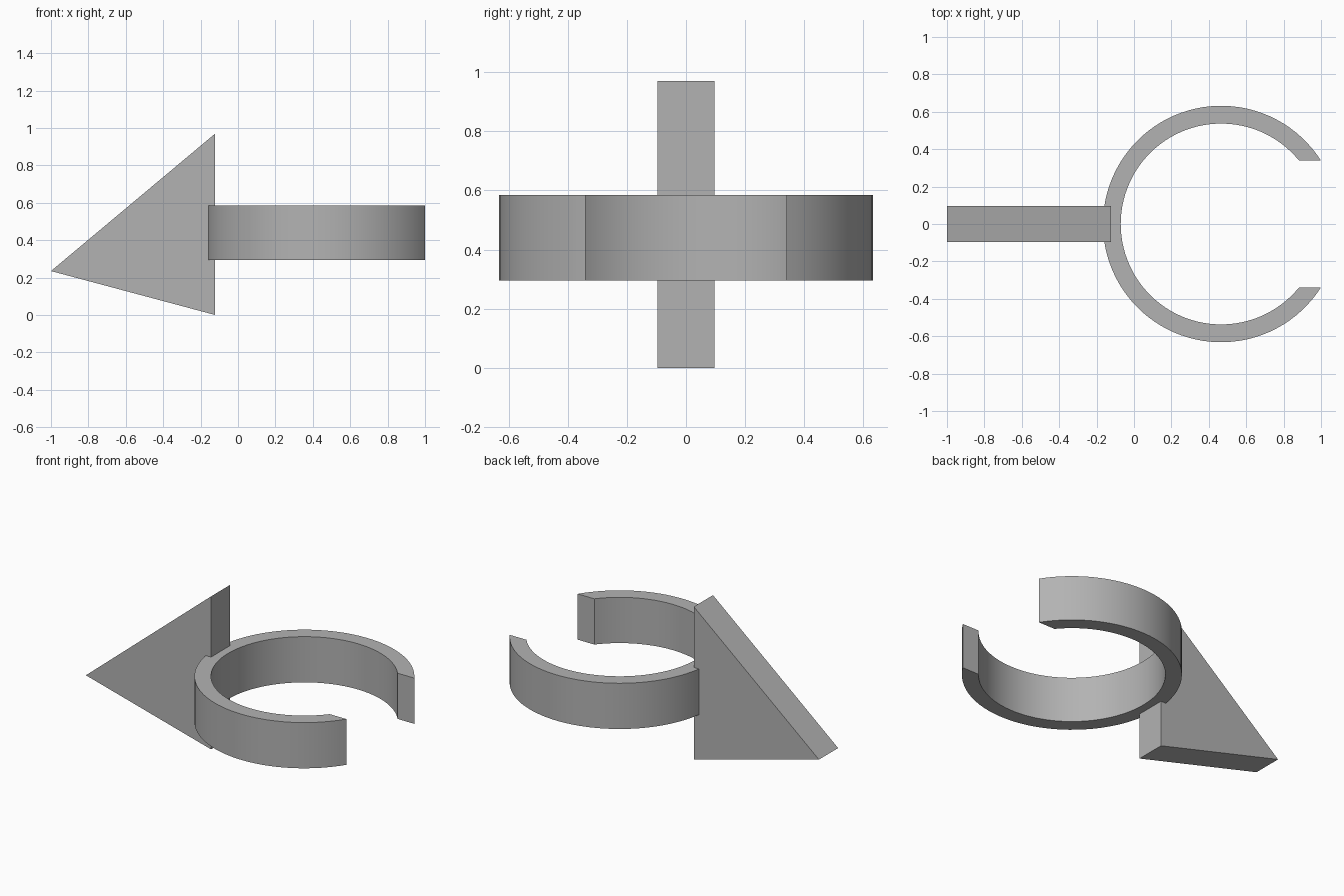
import bpy, bmesh, math
from mathutils import Vector

cube = bpy.data.objects.get("Cube")
if cube:
    bpy.data.objects.remove(cube, do_unlink=True)

GREY = (0.45, 0.45, 0.45, 1)
mat = bpy.data.materials.new("plain grey")
mat.use_nodes = True
mat.diffuse_color = GREY
mat.node_tree.nodes["Principled BSDF"].inputs["Base Color"].default_value = GREY


def extruded(name, rings, offset):
    """Flat faces, given as point loops, extruded into a solid."""
    bm = bmesh.new()
    for loop in rings:
        bm.faces.new([bm.verts.new(p) for p in loop])
    bmesh.ops.remove_doubles(bm, verts=bm.verts, dist=1e-5)
    bmesh.ops.solidify  # solid is made by the extrusion below
    base = bm.faces[:]
    copy = bmesh.ops.extrude_face_region(bm, geom=base, use_keep_orig=True)
    moved = [g for g in copy["geom"] if isinstance(g, bmesh.types.BMVert)]
    bmesh.ops.translate(bm, verts=moved, vec=Vector(offset))
    bmesh.ops.recalc_face_normals(bm, faces=bm.faces)
    mesh = bpy.data.meshes.new(name)
    bm.to_mesh(mesh)
    bm.free()
    mesh.materials.append(mat)
    obj = bpy.data.objects.new(name, mesh)
    bpy.context.collection.objects.link(obj)
    return obj


# Open ring, its ends cut flat along x
CENTRE, OUTER, INNER, GAP = 0.466, 0.632, 0.537, 0.34
BOTTOM, HEIGHT, STEPS = 0.295, 0.29, 80


def arc(radius):
    start = math.asin(GAP / radius)
    sweep = 2 * (math.pi - start)
    angles = [start + sweep * i / STEPS for i in range(STEPS + 1)]
    return [(CENTRE + radius * math.cos(a), radius * math.sin(a), BOTTOM) for a in angles]


out, inn = arc(OUTER), arc(INNER)
quads = [(out[i], out[i + 1], inn[i + 1], inn[i]) for i in range(STEPS)]
ring = extruded("open_ring", quads, (0, 0, HEIGHT))
bpy.ops.object.select_all(action="DESELECT")
ring.select_set(True)
bpy.context.view_layer.objects.active = ring
bpy.ops.object.shade_smooth_by_angle(angle=math.radians(30))

# Triangular pointer plate
HALF = 0.096
triangle = [(-1, -HALF, 0.235), (-0.122, -HALF, 0), (-0.122, -HALF, 0.97)]
extruded("pointer_plate", [triangle], (0, 2 * HALF, 0))
